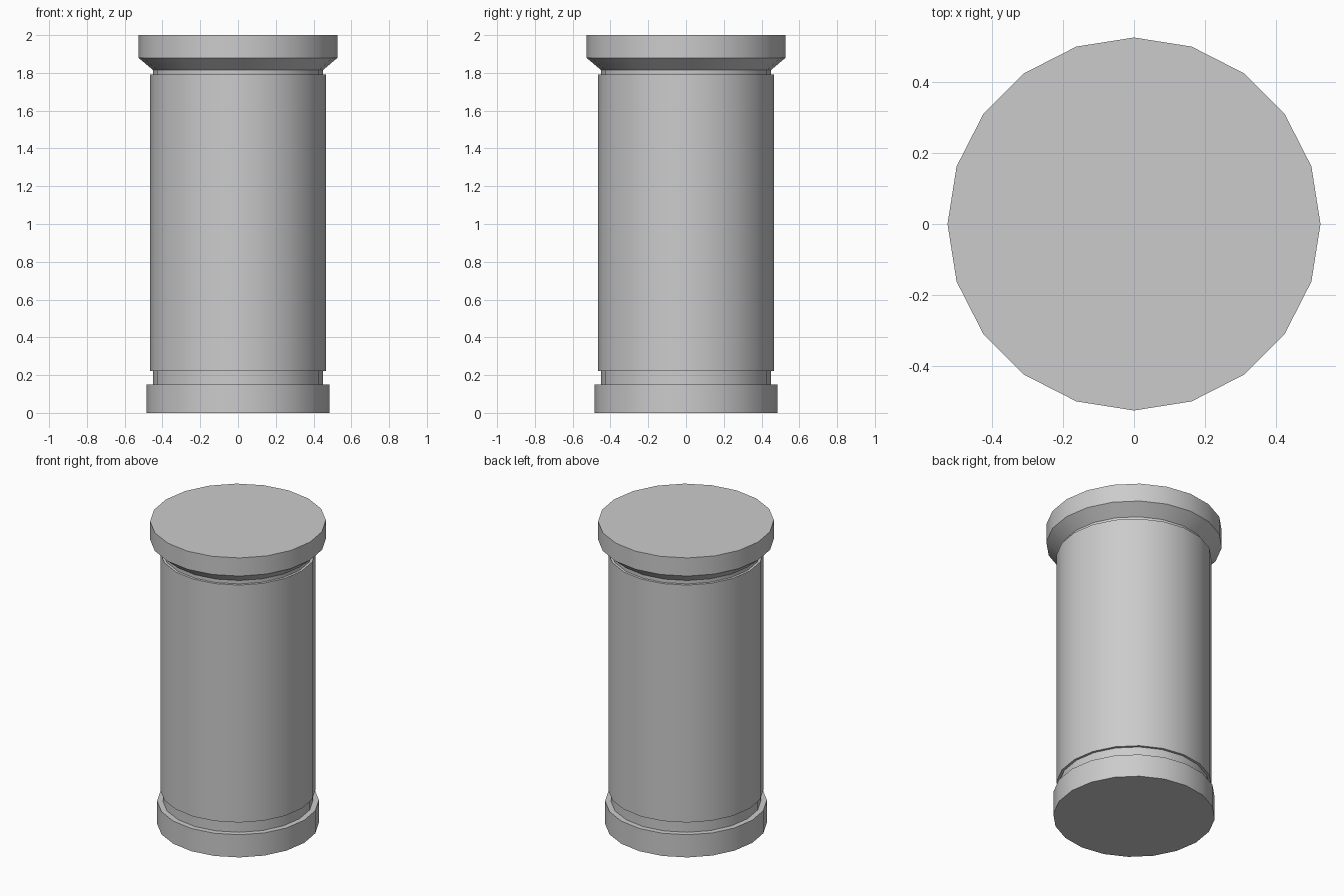
import bpy, bmesh, math

if "Cube" in bpy.data.objects:
    bpy.data.objects.remove(bpy.data.objects["Cube"])

SIDES = 20


def lathe(name, profile):
    """Revolve a (radius, z) profile into a closed 20-sided solid."""
    bm = bmesh.new()
    rings = []
    for r, z in profile:
        rings.append([bm.verts.new((r * math.cos(2 * math.pi * i / SIDES),
                                    r * math.sin(2 * math.pi * i / SIDES), z))
                      for i in range(SIDES)])
    for a, b in zip(rings, rings[1:]):
        for i in range(SIDES):
            j = (i + 1) % SIDES
            bm.faces.new((a[i], a[j], b[j], b[i]))
    bm.faces.new(rings[0][::-1])
    bm.faces.new(rings[-1])
    mesh = bpy.data.meshes.new(name)
    bm.to_mesh(mesh)
    bm.free()
    obj = bpy.data.objects.new(name, mesh)
    bpy.context.collection.objects.link(obj)
    bpy.ops.object.select_all(action='DESELECT')
    obj.select_set(True)
    bpy.context.view_layer.objects.active = obj
    bpy.ops.object.shade_smooth_by_angle(angle=math.radians(30))
    return obj


# Whole column: base, lower groove, shaft, upper groove, flared capital
lathe("column", [
    (0.485, 0.0), (0.485, 0.15),
    (0.45, 0.15), (0.45, 0.222),
    (0.466, 0.222), (0.466, 1.792),
    (0.45, 1.792), (0.45, 1.815),
    (0.527, 1.88), (0.527, 2.0),
])
